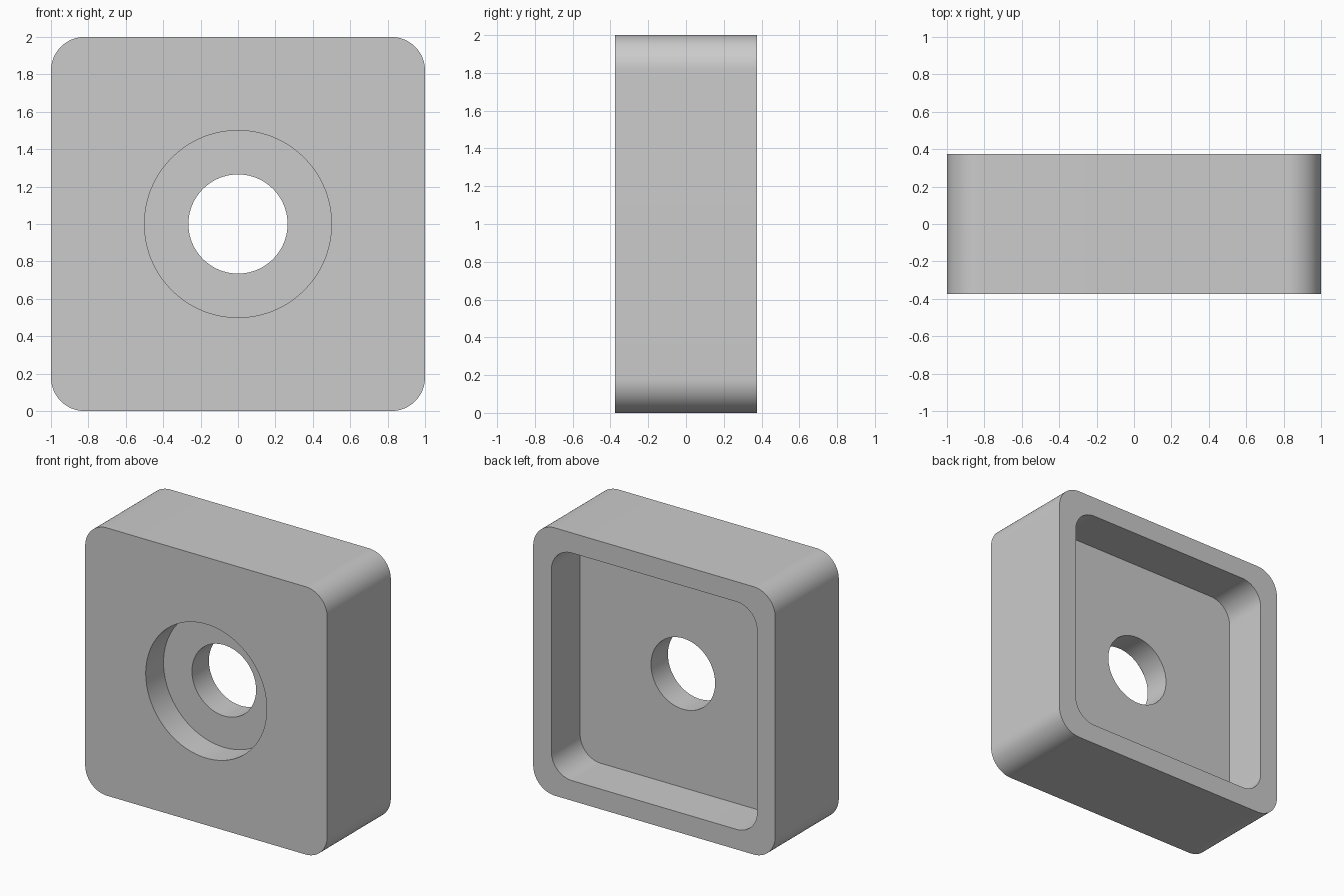
import bpy
import bmesh
from math import cos, sin, tau, pi, radians

cube = bpy.data.objects.get("Cube")
if cube:
    bpy.data.objects.remove(cube, do_unlink=True)

STEPS = 24           # points per quarter turn
MID = 1.0            # height of the centre
FRONT, BACK = -0.375, 0.375
BORE_FLOOR = FRONT + 0.21
RECESS_FLOOR = BACK - 0.34


def circle(radius, y):
    """Ring of points round the y axis."""
    n = 4 * STEPS
    return [(radius * cos(tau * (i + 0.5) / n), y,
             MID + radius * sin(tau * (i + 0.5) / n)) for i in range(n)]


def rounded_square(half, radius, y):
    """Square ring with round corners, with as many points as circle()."""
    ring = []
    for q in range(4):
        sx = 1 if q in (0, 3) else -1
        sz = 1 if q < 2 else -1
        for i in range(STEPS):
            a = pi / 2 * (q + i / (STEPS - 1))
            ring.append((sx * (half - radius) + radius * cos(a), y,
                         MID + sz * (half - radius) + radius * sin(a)))
    return ring


# Closed section: through hole, counterbore, outer shell, rear recess
sections = [
    circle(0.265, RECESS_FLOOR),
    circle(0.265, BORE_FLOOR),
    circle(0.5, BORE_FLOOR),
    circle(0.5, FRONT),
    rounded_square(1.0, 0.18, FRONT),
    rounded_square(1.0, 0.18, BACK),
    rounded_square(0.85, 0.17, BACK),
    rounded_square(0.85, 0.17, RECESS_FLOOR),
]

bm = bmesh.new()
rings = [[bm.verts.new(p) for p in ring] for ring in sections]
for k, ring in enumerate(rings):
    following = rings[(k + 1) % len(rings)]
    for i in range(len(ring)):
        j = (i + 1) % len(ring)
        bm.faces.new((ring[i], ring[j], following[j], following[i]))
bmesh.ops.recalc_face_normals(bm, faces=bm.faces[:])

mesh = bpy.data.meshes.new("recessed_block")
bm.to_mesh(mesh)
bm.free()
block = bpy.data.objects.new("recessed_block", mesh)
bpy.context.collection.objects.link(block)

# Plain grey finish
grey = bpy.data.materials.new("light_grey")
grey.use_nodes = True
colour = (0.6, 0.6, 0.6, 1.0)
grey.diffuse_color = colour
grey.node_tree.nodes["Principled BSDF"].inputs["Base Color"].default_value = colour
mesh.materials.append(grey)

# Smooth the curved walls, keep the rims sharp
bpy.ops.object.select_all(action='DESELECT')
block.select_set(True)
bpy.context.view_layer.objects.active = block
bpy.ops.object.shade_smooth_by_angle(angle=radians(30))
